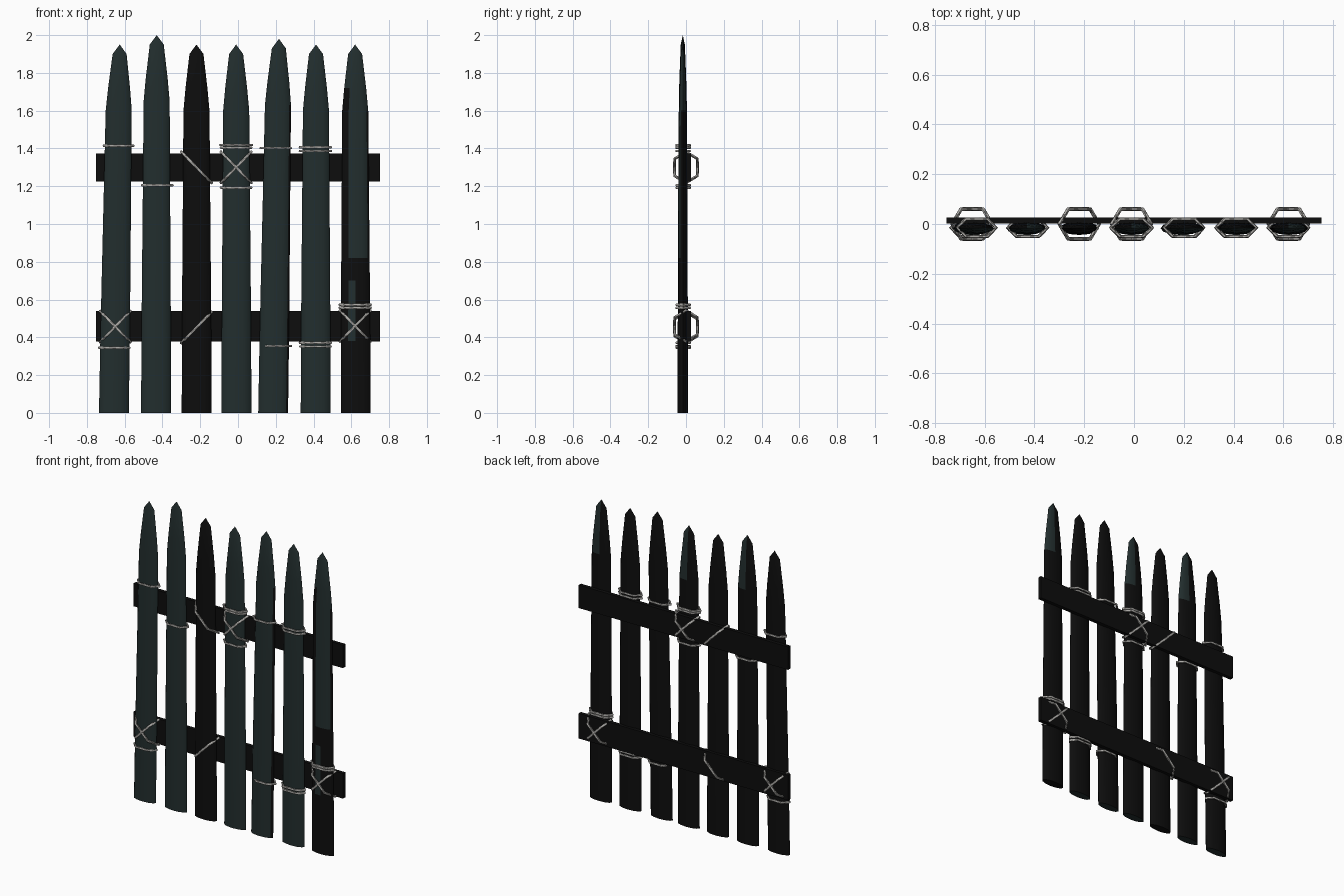
import bpy, bmesh, math
from mathutils import Vector

if "Cube" in bpy.data.objects:
    bpy.data.objects.remove(bpy.data.objects["Cube"])


def material(name, rgb):
    m = bpy.data.materials.new(name)
    m.diffuse_color = (*rgb, 1)
    m.use_nodes = True
    m.node_tree.nodes["Principled BSDF"].inputs["Base Color"].default_value = m.diffuse_color
    return m


TEAL = material("dark_teal_wood", (0.016, 0.027, 0.027))
BLACK = material("black_wood", (0.004, 0.004, 0.004))
ROPE = material("light_grey_rope", (0.42, 0.41, 0.39))
ROPE_DARK = material("dark_grey_rope", (0.17, 0.165, 0.155))


def finish(bm, name, mats, angle=None):
    bmesh.ops.recalc_face_normals(bm, faces=bm.faces)
    me = bpy.data.meshes.new(name)
    bm.to_mesh(me)
    bm.free()
    for m in mats:
        me.materials.append(m)
    ob = bpy.data.objects.new(name, me)
    bpy.context.collection.objects.link(ob)
    if angle:
        bpy.ops.object.select_all(action='DESELECT')
        ob.select_set(True)
        bpy.context.view_layer.objects.active = ob
        bpy.ops.object.shade_smooth_by_angle(angle=math.radians(angle))
    return ob


# Which side of a picket is teal: returns material index (0 teal, 1 black).
# u is the face position across the width (-1..1), front is True on the -y half.
def picket_colour(i, u, front, z):
    if i == 3:
        return 1
    if not front:
        return 0 if i in (2, 4, 7) and z > 1.6 and u > 0.2 else 1
    if i == 7:
        if z > 1.72:
            return 0
        if z > 0.82:
            return 1 if u < -0.5 or (u > 0.87 and z < 1.57) else 0
        return 0 if -0.5 < u < 0 and 0.38 < z < 0.7 else 1
    if i == 5 and u > 0.87 and z < 1.6:
        return 1
    return 0


# Picket: flattened 12-sided post, leaning slightly, with a tapered point
def picket(i, x_bottom, x_top, tip):
    N, cy = 12, -0.017
    s = tip - 1.95
    levels = [(0, .079, .027), (.38, .078, .027), (.7, .076, .026), (.82, .075, .026),
              (1.2, .072, .024), (1.6 + s, .069, .021), (1.72 + s, .058, .018),
              (1.9 + s, .037, .011)]
    bm = bmesh.new()
    rings = []
    for z, w, d in levels:
        cx = x_bottom + (x_top - x_bottom) * z / tip
        rings.append([bm.verts.new((cx + w * math.cos(2 * math.pi * k / N),
                                    cy + d * math.sin(2 * math.pi * k / N), z))
                      for k in range(N)])
    apex = bm.verts.new((x_top, cy, tip))
    base = bm.faces.new(rings[0])
    base.material_index = 1 if i in (3, 7) else 0
    for k in range(N):
        k2 = (k + 1) % N
        a = 2 * math.pi * (k + .5) / N
        u, front = math.cos(a), math.sin(a) < 0
        for lo, hi in zip(rings, rings[1:]):
            f = bm.faces.new((lo[k], lo[k2], hi[k2], hi[k]))
            f.material_index = picket_colour(i, u, front, f.calc_center_median().z)
        f = bm.faces.new((rings[-1][k], rings[-1][k2], apex))
        f.material_index = picket_colour(i, u, front, tip)
    finish(bm, f"picket_{i}", [TEAL, BLACK], 45)


pickets = [(-.657, -.626, 1.95), (-.434, -.43, 2.0), (-.219, -.22, 1.95), (-.008, -.01, 1.95),
           (.186, .217, 1.98), (.411, .413, 1.95), (.623, .62, 1.95)]
for i, p in enumerate(pickets, 1):
    picket(i, *p)


# Rails across the back
def rail(name, z0, z1):
    bm = bmesh.new()
    bmesh.ops.create_cube(bm, size=1)
    for v in bm.verts:
        v.co = (v.co.x * 1.506, 0.015 + v.co.y * 0.024, (z0 + z1) / 2 + v.co.z * (z1 - z0))
    finish(bm, name, [BLACK])


rail("upper_rail", 1.225, 1.374)
rail("lower_rail", 0.377, 0.54)


# Rope loop: six-cornered ring around the wood, tilted by slope (dz over the half width)
def loop(name, x, z, half, dz, y0, y1, r=0.008):
    u_axis, v_axis = Vector((half, 0, dz)), Vector((0, (y1 - y0) / 2, 0))
    centre = Vector((x, (y0 + y1) / 2, z))
    normal = u_axis.cross(v_axis).normalized()
    ud, vd = u_axis.normalized(), Vector((0, 1, 0))
    corners = [(1, 0), (.55, 1), (-.55, 1), (-1, 0), (-.55, -1), (.55, -1)]
    S, M = 5, 6
    bm = bmesh.new()
    rings = []
    for (a, b), (c, d) in zip(corners, corners[1:] + corners[:1]):
        for s in range(S):
            t = s / S
            p, q = a + (c - a) * t, b + (d - b) * t
            out = (ud * p + vd * q).normalized()
            pos = centre + u_axis * p + v_axis * q
            rings.append([bm.verts.new(pos + out * r * math.cos(math.tau * k / M)
                                       + normal * r * math.sin(math.tau * k / M))
                          for k in range(M)])
    for j in range(len(rings)):
        A, B = rings[j], rings[(j + 1) % len(rings)]
        for k in range(M):
            k2 = (k + 1) % M
            f = bm.faces.new((A[k], A[k2], B[k2], B[k]))
            f.material_index = 1 if (j + k) % 3 == 0 else 0   # twisted strand
    finish(bm, name, [ROPE, ROPE_DARK], 60)


# Level bindings around single pickets
bindings = [(-.632, 1.415, .078), (-.655, .345, .08), (-.427, 1.205, .08),
            (-.01, 1.418, .084), (-.01, 1.404, .08), (-.01, 1.192, .08),
            (.2, 1.402, .08), (.205, .354, .075), (.41, 1.406, .082), (.41, 1.386, .082),
            (.41, .371, .082), (.41, .351, .08), (.62, .572, .082), (.62, .556, .082)]
for n, (x, z, h) in enumerate(bindings, 1):
    loop(f"rope_binding_{n}", x, z, h, 0, -.05, .02, 0.007)

# Diagonal lashings around picket and rail, doubled into crosses on three joints
lashings = [(-.65, .457, 1), (-.65, .457, -1), (-.22, 1.3, -1), (-.22, .452, 1),
            (-.01, 1.3, 1), (-.01, 1.3, -1), (.62, .46, 1), (.62, .46, -1)]
for n, (x, z, sign) in enumerate(lashings, 1):
    loop(f"rope_lashing_{n}", x, z, .08, .082 * sign, -.06, .06)
